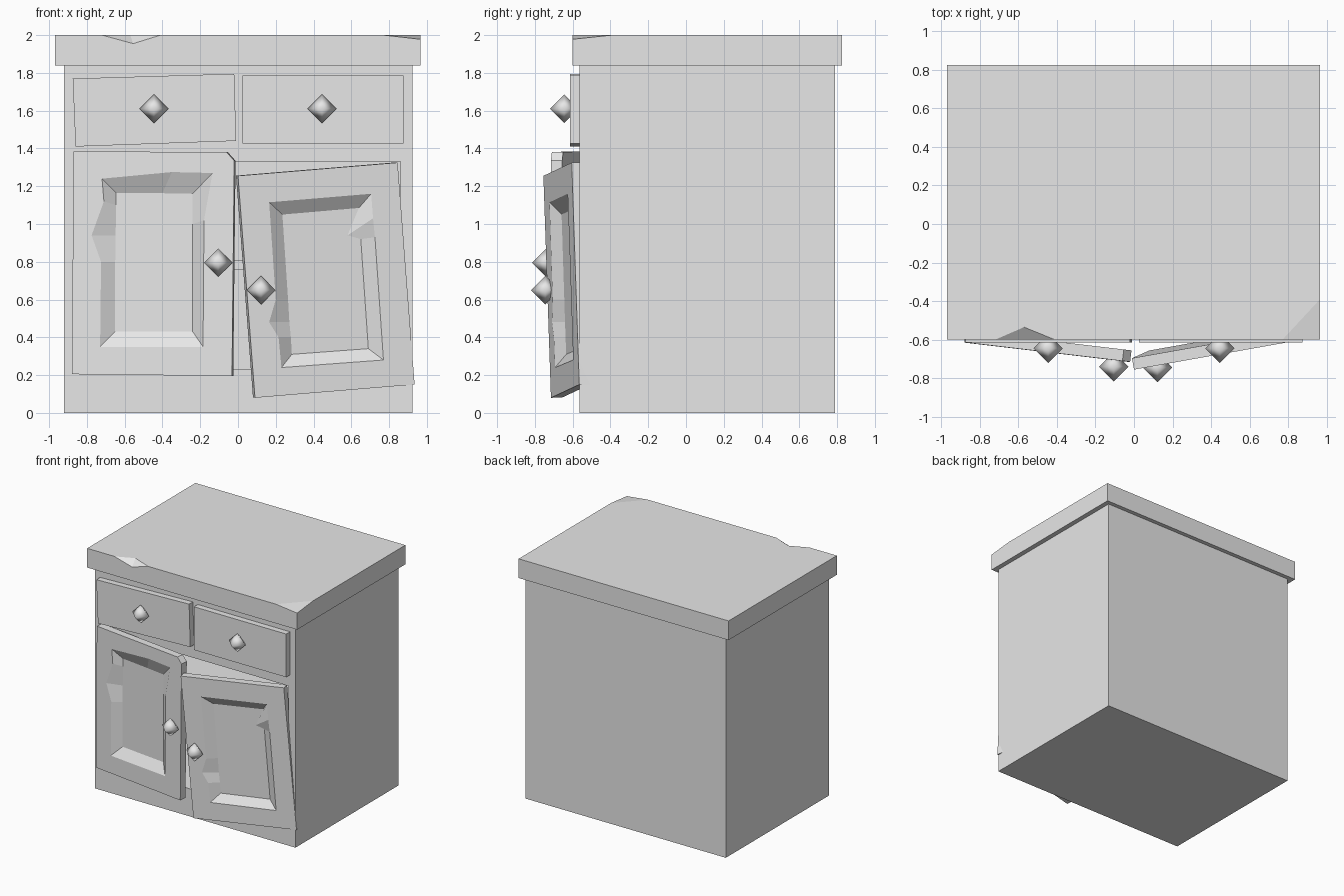
import bpy, bmesh, math
from mathutils import Vector

if "Cube" in bpy.data.objects:
    bpy.data.objects.remove(bpy.data.objects["Cube"])

grey = bpy.data.materials.new("plain_grey")
grey.use_nodes = True
grey.diffuse_color = (0.8, 0.8, 0.8, 1)
grey.node_tree.nodes["Principled BSDF"].inputs["Base Color"].default_value = (0.8, 0.8, 0.8, 1)


def finish(name, bm, smooth=False):
    bmesh.ops.recalc_face_normals(bm, faces=bm.faces)
    mesh = bpy.data.meshes.new(name)
    bm.to_mesh(mesh)
    bm.free()
    mesh.materials.append(grey)
    for p in mesh.polygons:
        p.use_smooth = smooth
    obj = bpy.data.objects.new(name, mesh)
    bpy.context.collection.objects.link(obj)
    return obj


def box_bm(lo, hi):
    bm = bmesh.new()
    bmesh.ops.create_cube(bm, size=1)
    for v in bm.verts:
        v.co = [lo[i] if v.co[i] < 0 else hi[i] for i in range(3)]
    return bm


def prism(name, outline, y_front, y_back):
    """Extrude a front outline of (x, z) points along y."""
    bm = bmesh.new()
    face = bm.faces.new([bm.verts.new((x, y_front, z)) for x, z in outline])
    new = bmesh.ops.extrude_face_region(bm, geom=[face])["geom"]
    for v in new:
        if isinstance(v, bmesh.types.BMVert):
            v.co.y = y_back
    bm.faces.new([v for v in face.verts]) if not face.is_valid else None
    return finish(name, bm)


# Cabinet body with an open cupboard behind the doors
bm = box_bm((-0.92, -0.565, 0), (0.925, 0.79, 1.84))
bm.faces.ensure_lookup_table()
front = min(bm.faces, key=lambda f: f.calc_center_median().y)
bmesh.ops.inset_region(bm, faces=[front], thickness=0.05)
for v in front.verts:
    v.co.x = math.copysign(0.86, v.co.x)
    v.co.z = 0.23 if v.co.z < 0.9 else 1.33
hole = bmesh.ops.extrude_discrete_faces(bm, faces=[front])["faces"][0]
for v in hole.verts:
    v.co.y = 0.72
finish("cabinet_body", bm)
finish("shelf", box_bm((-0.87, -0.54, 0.76), (0.87, 0.73, 0.81)))

# Countertop with a chipped front edge and a worn corner
bm = bmesh.new()
L, R, F, B = -0.97, 0.965, -0.6, 0.825
fl, fr, br, bl = [bm.verts.new((x, y, 1.84)) for x, y in ((L, F), (R, F), (R, B), (L, B))]
tl, tr, tb, td = [bm.verts.new(p) for p in ((L, F, 2), (R, F, 1.978), (R, B, 2), (L, B, 2))]
a, b, c, d = [bm.verts.new(p) for p in
              ((-0.72, F, 2), (-0.57, -0.535, 2), (-0.41, F, 2), (-0.555, F, 1.955))]
p, q = bm.verts.new((0.77, F, 2)), bm.verts.new((R, -0.39, 2))
for ring in ((fl, bl, br, fr), (fl, fr, tr, p, c, d, a, tl), (fr, br, tb, q, tr),
             (br, bl, td, tb), (bl, fl, tl, td), (tl, a, b, c, p, q, tb, td),
             (a, d, b), (d, c, b), (p, tr, q)):
    bm.faces.new(ring)
finish("countertop", bm)

# Drawer fronts, the one on the right side slightly crooked
prism("right_drawer", [(-0.875, 1.77), (-0.02, 1.795), (-0.01, 1.44), (-0.86, 1.41)], -0.615, -0.56)
prism("left_drawer", [(0.025, 1.785), (0.875, 1.785), (0.875, 1.425), (0.025, 1.425)], -0.615, -0.56)


def door(name, origin, along, down, outline, rim, panel, thick=0.06, depth=0.05):
    """Tilted door: all points are (x, z), laid on the plane of the door."""
    o, u, w = Vector(origin), Vector(along), Vector(down)
    n = u.cross(w).normalized()
    if n.y < 0:
        n = -n
    bm = bmesh.new()

    def loop(points, inset):
        vs = []
        for x, z in points:
            y = o.y - (n.x * (x - o.x) + n.z * (z - o.z)) / n.y
            vs.append(bm.verts.new(Vector((x, y, z)) + n * inset))
        return vs

    def edges(vs):
        return [bm.edges.new((vs[i - 1], vs[i])) for i in range(len(vs))]

    def bridge(r, s):
        for i in range(len(r)):
            bm.faces.new((r[i - 1], r[i], s[i], s[i - 1]))

    outer, back = loop(outline, 0), loop(outline, thick)
    edge, floor = loop(rim, 0), loop(panel, 0)
    for v in floor:
        v.co.y += depth
    bmesh.ops.triangle_fill(bm, edges=edges(outer) + edges(edge), use_beauty=True)
    bridge(outer, back)
    bridge(edge, floor)
    bm.faces.new(back)
    bm.faces.new(floor)
    bmesh.ops.dissolve_limit(bm, angle_limit=0.01, verts=bm.verts, edges=bm.edges)
    finish(name, bm)


# Doors hanging ajar, with sunken panels and chipped rims
door("right_door", (-0.87, -0.615, 1.385), (0.85, -0.1, 0), (-0.01, 0, -1.18),
     [(-0.87, 1.385), (-0.06, 1.38), (-0.02, 1.335), (-0.032, 0.195), (-0.88, 0.205)],
     [(-0.73, 0.35), (-0.725, 0.8), (-0.775, 0.94), (-0.71, 1.12), (-0.72, 1.24),
      (-0.35, 1.275), (-0.135, 1.27), (-0.18, 1.02), (-0.185, 0.35)],
     [(-0.65, 0.43), (-0.65, 0.8), (-0.648, 0.94), (-0.645, 1.1), (-0.645, 1.165),
      (-0.4, 1.163), (-0.24, 1.16), (-0.24, 1.0), (-0.24, 0.43)])
door("left_door", (0, -0.755, 1.255), (0.845, 0.15, 0.07), (0.09, 0.04, -1.175),
     [(0, 1.255), (0.845, 1.325), (0.935, 0.15), (0.09, 0.08)],
     [(0.23, 0.24), (0.215, 0.4), (0.165, 0.48), (0.2, 0.6), (0.165, 1.115),
      (0.705, 1.16), (0.715, 1.03), (0.725, 0.93), (0.77, 0.28)],
     [(0.285, 0.31), (0.28, 0.4), (0.272, 0.48), (0.265, 0.6), (0.235, 1.05),
      (0.64, 1.085), (0.58, 0.94), (0.65, 0.92), (0.69, 0.34)])

# Diamond knobs
for name, centre in (("right_drawer_knob", (-0.445, -0.645, 1.61)),
                     ("left_drawer_knob", (0.445, -0.645, 1.61)),
                     ("right_door_knob", (-0.105, -0.74, 0.795)),
                     ("left_door_knob", (0.122, -0.745, 0.65))):
    bm = bmesh.new()
    bmesh.ops.create_uvsphere(bm, u_segments=4, v_segments=2, radius=0.076)
    bmesh.ops.translate(bm, verts=bm.verts, vec=centre)
    finish(name, bm, smooth=True)
